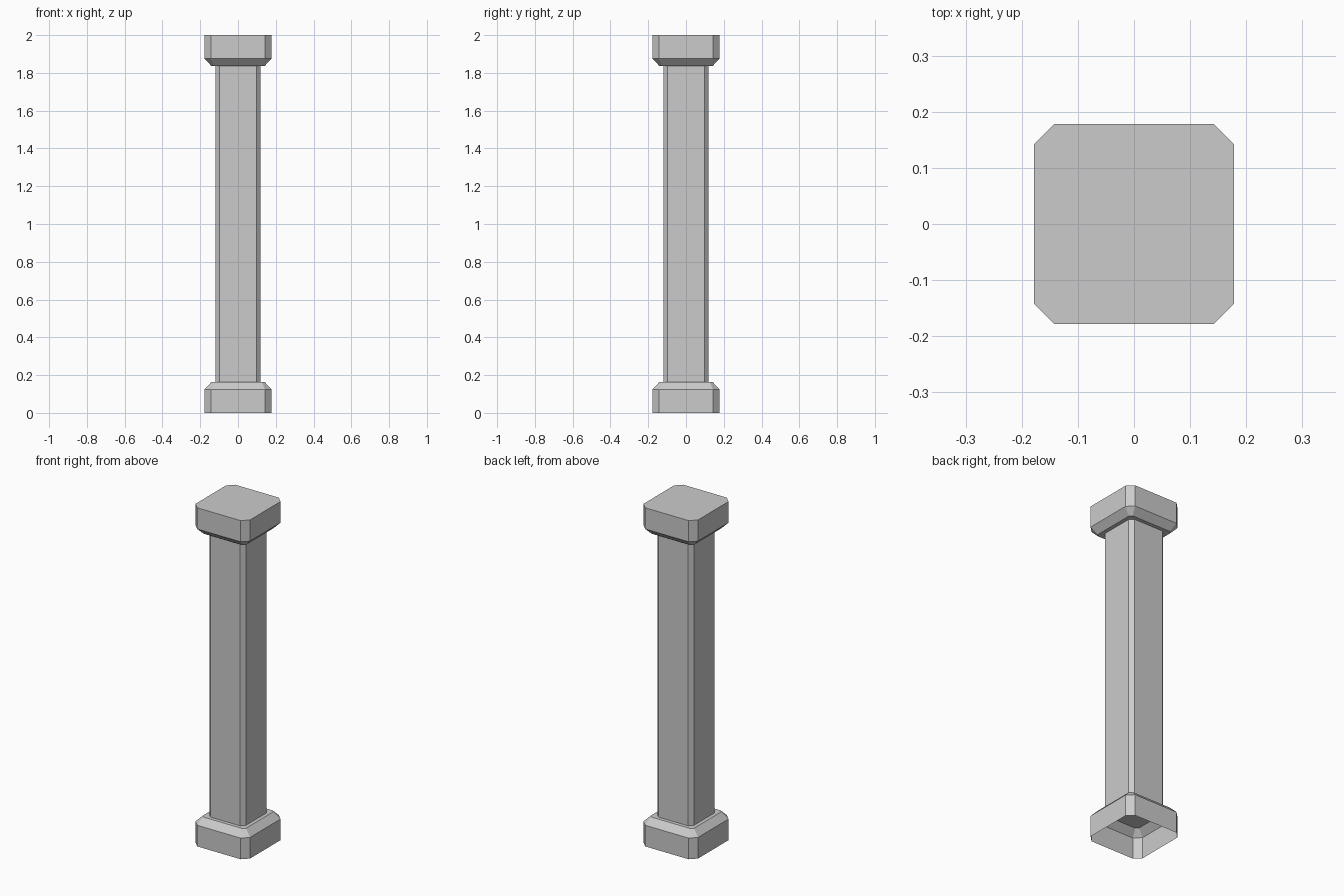
import bpy
import math

if "Cube" in bpy.data.objects:
    bpy.data.objects.remove(bpy.data.objects["Cube"])


def octagon(half, cut, z):
    """Square outline with clipped corners."""
    a, b = half, half - cut
    return [(x, y, z) for x, y in
            ((a, -b), (a, b), (b, a), (-b, a), (-a, b), (-a, -b), (-b, -a), (b, -a))]


def stack(name, rings, bottom=False, top=False):
    """Join octagon rings given as (half width, corner cut, z), lowest first."""
    verts = [v for ring in rings for v in octagon(*ring)]
    faces = [(k * 8 + i, k * 8 + (i + 1) % 8, k * 8 + 8 + (i + 1) % 8, k * 8 + 8 + i)
             for k in range(len(rings) - 1) for i in range(8)]
    if bottom:
        faces.append(tuple(range(7, -1, -1)))
    if top:
        n = len(verts)
        faces.append(tuple(range(n - 8, n)))
    mesh = bpy.data.meshes.new(name)
    mesh.from_pydata(verts, [], faces)
    obj = bpy.data.objects.new(name, mesh)
    bpy.context.collection.objects.link(obj)
    return obj


HEIGHT = 2.0
WIDE, CUT = 0.178, 0.036
INSET = 0.037                                   # width of the sloped edge
SMALL_CUT = CUT - INSET * (2 - math.sqrt(2))    # keeps the slope even at corners
plinth = [(WIDE, CUT, 0.0), (WIDE, CUT, 0.125), (WIDE - INSET, SMALL_CUT, 0.163)]

# Base block, hollow underneath
stack("base", plinth, top=True)

# Shaft
stack("shaft", [(0.119, 0.022, 0.163), (0.119, 0.022, HEIGHT - 0.163)])

# Capital: the base profile upside down, closed on top
capital = [(h, c, HEIGHT - z) for h, c, z in reversed(plinth)]
stack("capital", capital, bottom=True, top=True)
